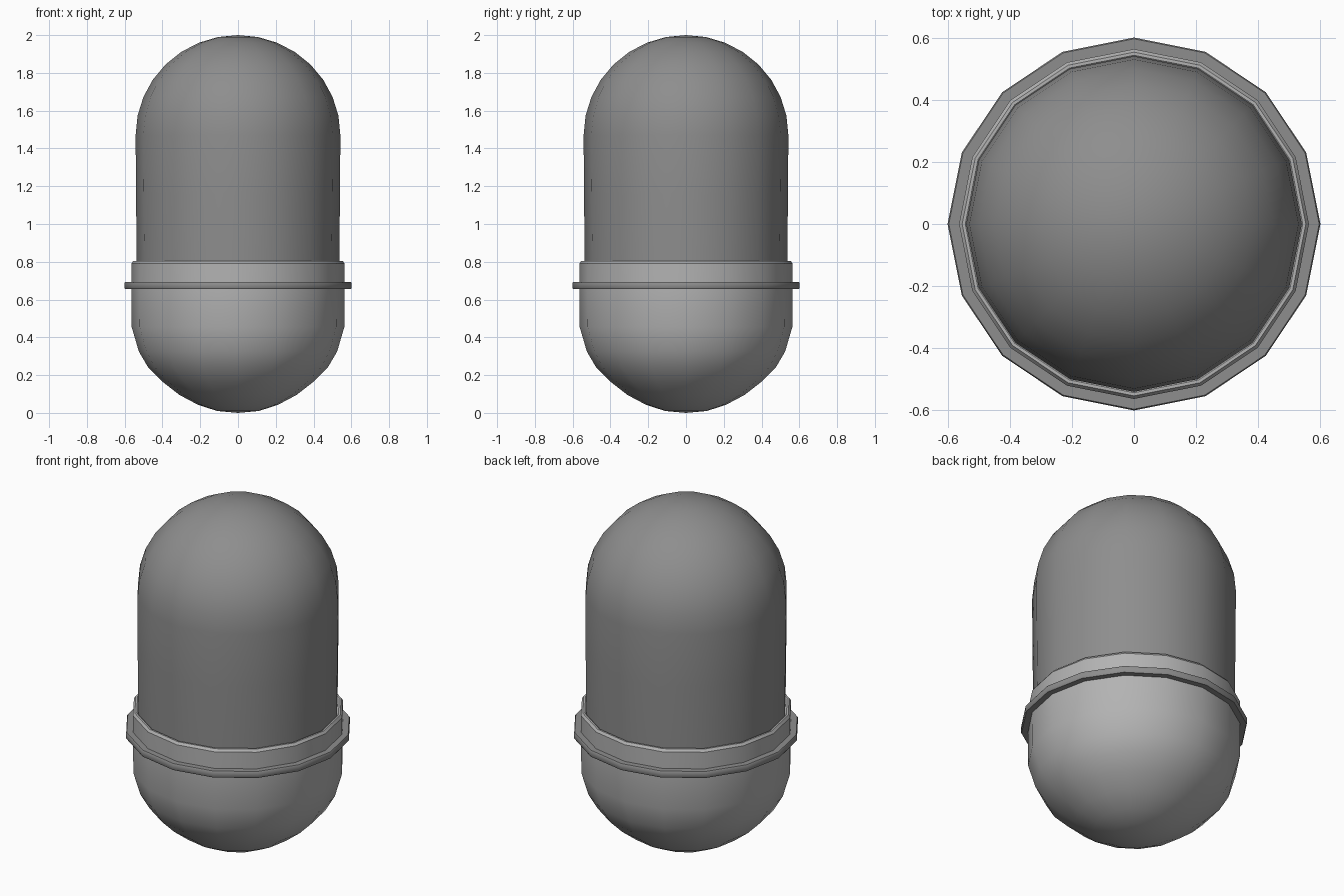
import bpy, bmesh
from math import sin, cos, pi

if "Cube" in bpy.data.objects:
    bpy.data.objects.remove(bpy.data.objects["Cube"])

SIDES = 16


def material(name, value):
    mat = bpy.data.materials.new(name)
    mat.diffuse_color = (value, value, value, 1)
    mat.use_nodes = True
    mat.node_tree.nodes["Principled BSDF"].inputs["Base Color"].default_value = mat.diffuse_color
    return mat


def revolve(name, profile, mat, closed=False):
    """Spin an (r, z) profile around z into a 16-sided body."""
    bm = bmesh.new()
    rings = [[bm.verts.new((r * cos(2 * pi * i / SIDES), r * sin(2 * pi * i / SIDES), z))
              for i in range(SIDES)] for r, z in profile]
    pairs = list(zip(rings, rings[1:]))
    if closed:
        pairs.append((rings[-1], rings[0]))
    for a, b in pairs:
        for i in range(SIDES):
            j = (i + 1) % SIDES
            bm.faces.new((a[i], a[j], b[j], b[i]))
    bmesh.ops.remove_doubles(bm, verts=bm.verts, dist=1e-5)
    bmesh.ops.dissolve_degenerate(bm, edges=bm.edges, dist=1e-5)
    bmesh.ops.recalc_face_normals(bm, faces=bm.faces)
    mesh = bpy.data.meshes.new(name)
    bm.to_mesh(mesh)
    bm.free()
    mesh.materials.append(mat)
    obj = bpy.data.objects.new(name, mesh)
    bpy.context.collection.objects.link(obj)
    bpy.ops.object.select_all(action='DESELECT')
    obj.select_set(True)
    bpy.context.view_layer.objects.active = obj
    bpy.ops.object.shade_smooth_by_angle(angle=0.52)
    return obj


def dome(radius, height, z, steps=8):
    """Quarter-ellipse profile from the pole to the equator."""
    return [(radius * sin(pi / 2 * k / steps), z + height * cos(pi / 2 * k / steps))
            for k in range(steps + 1)]


dark = material("dark_grey", 0.27)
mid = material("mid_grey", 0.45)

# upper capsule: dome, slightly tapered wall, closed inside the cup
revolve("upper_capsule", dome(0.542, 0.53, 1.47)
        + [(0.54, 1.16), (0.536, 0.8), (0.532, 0.62), (0, 0.62)], dark)

# lower cup: rounded bottom, straight wall, chamfered rim
revolve("lower_cup",
        [(0, 0), (0.11, 0.01), (0.21, 0.042), (0.31, 0.095), (0.40, 0.165),
         (0.475, 0.24), (0.525, 0.325), (0.563, 0.455), (0.565, 0.65),
         (0.565, 0.79), (0.555, 0.804), (0.545, 0.804), (0.536, 0.796), (0.53, 0.64)], mid)

# thin flange around the cup
revolve("flange_ring", [(0.55, 0.655), (0.598, 0.655), (0.602, 0.662),
                        (0.602, 0.686), (0.598, 0.693), (0.55, 0.693)], dark, closed=True)
